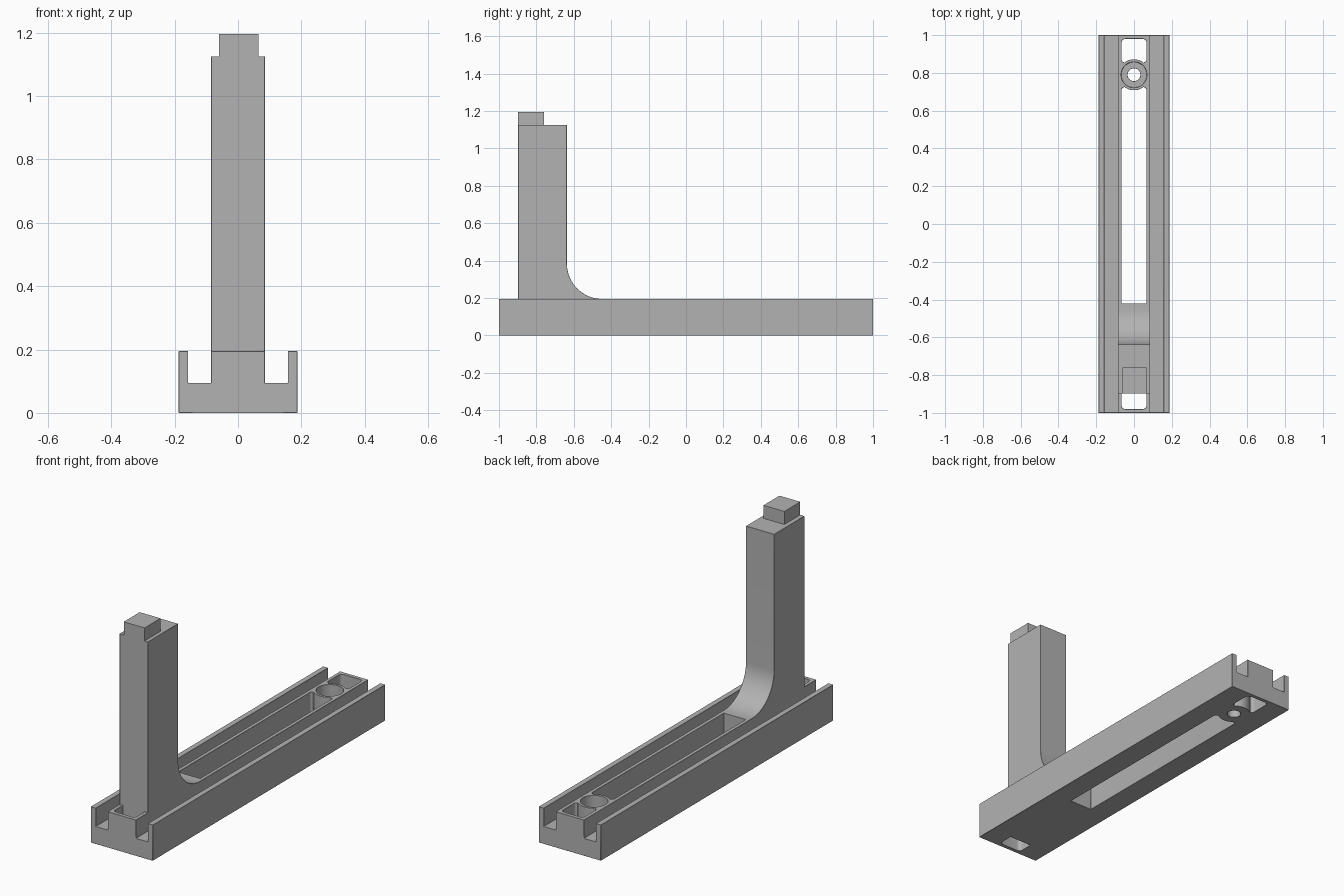
import bpy, bmesh, math
from mathutils import Vector

if "Cube" in bpy.data.objects:
    bpy.data.objects.remove(bpy.data.objects["Cube"], do_unlink=True)

GREY = (0.45, 0.45, 0.45, 1)
grey = bpy.data.materials.new("plain grey")
grey.diffuse_color = GREY
grey.use_nodes = True
grey.node_tree.nodes["Principled BSDF"].inputs["Base Color"].default_value = GREY


def prism(name, outline, place, direction):
    """Extrude a 2D outline; place maps each (a, b) to a 3D point."""
    bm = bmesh.new()
    face = bm.faces.new([bm.verts.new(place(a, b)) for a, b in outline])
    new = bmesh.ops.extrude_face_region(bm, geom=[face])["geom"]
    verts = [v for v in new if isinstance(v, bmesh.types.BMVert)]
    bmesh.ops.translate(bm, verts=verts, vec=Vector(direction))
    bmesh.ops.recalc_face_normals(bm, faces=bm.faces)
    mesh = bpy.data.meshes.new(name)
    bm.to_mesh(mesh)
    bm.free()
    mesh.materials.append(grey)
    ob = bpy.data.objects.new(name, mesh)
    bpy.context.collection.objects.link(ob)
    return ob


def arc(cx, cy, r, a0, a1, n):
    return [(cx + r * math.cos(math.radians(a0 + (a1 - a0) * i / n)),
             cy + r * math.sin(math.radians(a0 + (a1 - a0) * i / n))) for i in range(n + 1)]


def combine(target, tool, operation):
    """Apply one boolean and discard the tool."""
    mod = target.modifiers.new("boolean", "BOOLEAN")
    mod.object, mod.operation, mod.solver = tool, operation, "EXACT"
    bpy.context.view_layer.objects.active = target
    bpy.ops.object.modifier_apply(modifier=mod.name)
    bpy.data.objects.remove(tool, do_unlink=True)


def cut(outline, z0=-0.1, z1=0.3):
    tool = prism("cutter", outline, lambda x, y: (x, y, z0), (0, 0, z1 - z0))
    combine(stand, tool, "DIFFERENCE")


# Rail base: cross-section with a channel on each side of the middle rib
W, H, FLOOR, RIB, WALL = 0.187, 0.195, 0.095, 0.085, 0.157
half = [(W, 0), (W, H), (WALL, H), (WALL, FLOOR), (RIB, FLOOR), (RIB, H)]
section = half + [(-x, z) for x, z in reversed(half)]
stand = prism("rail_stand", section, lambda x, z: (x, -1, z), (0, 2, 0))

# Upright column with a curved foot, joined to the rib
FRONT, BACK, TOP, R = -0.897, -0.637, 1.125, 0.19
side = [(FRONT, 0.15), (FRONT, TOP), (BACK, TOP)]
side += arc(BACK + R, H + R, R, 180, 270, 16) + [(BACK + R, 0.15)]
column = prism("column", side, lambda y, z: (-RIB, y, z), (2 * RIB, 0, 0))
combine(stand, column, "UNION")

# Through slots, their ends hollowed around the screw boss
S, BOSS_Y, BOSS_R, C = 0.066, 0.79, 0.082, 0.02
bow = math.degrees(math.acos(0.048 / BOSS_R))
slot = [(-S, -0.42), (S, -0.42)] + arc(S - 0.012, 0.71, 0.012, 0, 90, 4)
slot += arc(0, BOSS_Y, BOSS_R, -90 + 40, -90 - 40, 10)[0:]
slot += arc(-S + 0.012, 0.71, 0.012, 90, 180, 4)
cut(slot)
pocket = arc(S - C, 0.98 - C, C, 0, 90, 5) + arc(-S + C, 0.98 - C, C, 90, 180, 5)
pocket += arc(-S + 0.012, 0.87, 0.012, 180, 270, 4)
pocket += arc(0, BOSS_Y, BOSS_R, 90 + 40, 90 - 40, 10)
pocket += arc(S - 0.012, 0.87, 0.012, 270, 360, 4)
cut(pocket)
front_pocket = [(S, FRONT), (-S, FRONT)]
front_pocket += arc(-S + C, -0.98 + C, C, 180, 270, 5) + arc(S - C, -0.98 + C, C, 270, 360, 5)
cut(front_pocket)

# Screw hole with a counterbore
cut(arc(0, BOSS_Y, 0.034, 0, 345, 23))
cut(arc(0, BOSS_Y, 0.068, 0, 350, 35), 0.1)

# Small chamfer on the outer edges
bevel = stand.modifiers.new("chamfer", "BEVEL")
bevel.width, bevel.segments = 0.006, 1
bevel.limit_method, bevel.angle_limit = "ANGLE", math.radians(50)

# Square tenon on the column top
tenon = prism("tenon", [(-0.06, FRONT), (0.065, FRONT), (0.065, -0.76), (-0.06, -0.76)],
              lambda x, y: (x, y, 1.11), (0, 0, 0.086))

bpy.ops.object.select_all(action="DESELECT")
stand.select_set(True)
bpy.context.view_layer.objects.active = stand
bpy.ops.object.shade_smooth_by_angle(angle=math.radians(30))
